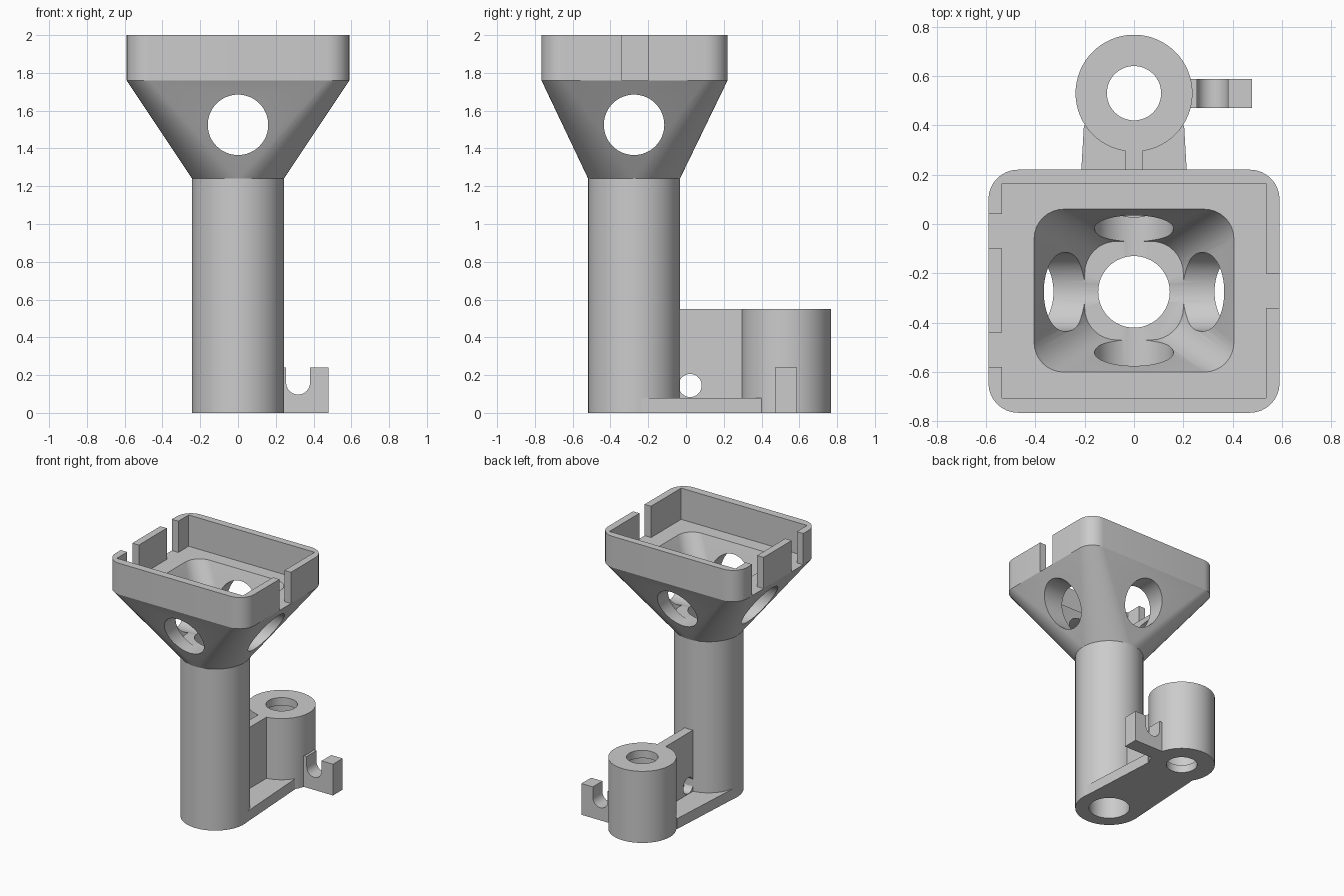
import bpy, bmesh, math
from mathutils import Matrix, Vector

cube = bpy.data.objects.get("Cube")
if cube:
    bpy.data.objects.remove(cube, do_unlink=True)

grey = bpy.data.materials.new("plain grey")
grey.use_nodes = True
colour = (0.6, 0.6, 0.6, 1)
grey.diffuse_color = colour
grey.node_tree.nodes["Principled BSDF"].inputs["Base Color"].default_value = colour


def make(name, bm):
    bmesh.ops.recalc_face_normals(bm, faces=bm.faces)
    mesh = bpy.data.meshes.new(name)
    bm.to_mesh(mesh)
    bm.free()
    obj = bpy.data.objects.new(name, mesh)
    mesh.materials.append(grey)
    bpy.context.collection.objects.link(obj)
    return obj


def hull(name, points):
    bm = bmesh.new()
    verts = [bm.verts.new(p) for p in points]
    res = bmesh.ops.convex_hull(bm, input=verts)
    loose = {v for v in res["geom_interior"] + res["geom_unused"] if isinstance(v, bmesh.types.BMVert)}
    bmesh.ops.delete(bm, geom=list(loose), context='VERTS')
    bmesh.ops.dissolve_limit(bm, angle_limit=math.radians(0.3), verts=bm.verts, edges=bm.edges)
    return make(name, bm)


def box(name, x, y, z):
    return hull(name, [(a, b, c) for a in x for b in y for c in z])


def cylinder(name, start, end, radius):
    start, end = Vector(start), Vector(end)
    axis = end - start
    turn = axis.to_track_quat('Z', 'Y').to_matrix().to_4x4()
    bm = bmesh.new()
    bmesh.ops.create_cone(bm, cap_ends=True, segments=64, radius1=radius, radius2=radius,
                          depth=axis.length, matrix=Matrix.Translation((start + end) / 2) @ turn)
    return make(name, bm)


def circle(cx, cy, r, z):
    return [(cx + r * math.cos(i * math.tau / 64), cy + r * math.sin(i * math.tau / 64), z)
            for i in range(64)]


def rounded(hx, y0, y1, r, z, n=8):
    pts = []
    corners = [(hx - r, y1 - r), (r - hx, y1 - r), (r - hx, y0 + r), (hx - r, y0 + r)]
    for k, (cx, cy) in enumerate(corners):
        for i in range(n + 1):
            a = (k + i / n) * math.pi / 2
            pts.append((cx + r * math.cos(a), cy + r * math.sin(a), z))
    return pts


def cut(target, *cutters):
    for cutter in cutters:
        mod = target.modifiers.new("cut", 'BOOLEAN')
        mod.operation, mod.solver, mod.object = 'DIFFERENCE', 'EXACT', cutter
        bpy.context.view_layer.objects.active = target
        bpy.ops.object.modifier_apply(modifier=mod.name)


COL_Y, POST_Y = -0.275, 0.53
FLOOR = 1.76

# Shared cutters
bore = cylinder("bore_cutter", (0, COL_Y, -0.1), (0, COL_Y, 2.1), 0.145)
post_bore = cylinder("post_bore_cutter", (0, POST_Y, -0.1), (0, POST_Y, 0.7), 0.11)
chamber = cylinder("chamber_cutter", (0, POST_Y, 0.06), (0, POST_Y, 0.49), 0.145)
cutters = [bore, post_bore, chamber]

# Main column
column = cylinder("column", (0, COL_Y, 0), (0, COL_Y, 1.24), 0.243)
cut(column, bore)

# Flared head with rim
head = hull("head", circle(0, COL_Y, 0.243, 1.24)
            + rounded(0.59, -0.765, 0.22, 0.12, FLOOR) + rounded(0.59, -0.765, 0.22, 0.12, 2))
tray = box("tray_cutter", (-0.535, 0.535), (-0.705, 0.165), (FLOOR, 2.1))
pocket = hull("pocket_cutter", rounded(0.2, -0.47, -0.07, 0.13, 1.37)
              + rounded(0.405, -0.6, 0.06, 0.12, FLOOR) + rounded(0.405, -0.6, 0.06, 0.12, 1.9))
side_hole = cylinder("side_hole_cutter", (-1, COL_Y, 1.525), (1, COL_Y, 1.525), 0.16)
front_hole = cylinder("front_hole_cutter", (0, -1, 1.525), (0, 1, 1.525), 0.16)
head_cutters = [tray, pocket, bore, side_hole, front_hole]
for x, y0, y1 in [(-0.6, -0.1, 0.04), (-0.6, -0.58, -0.44), (0.6, -0.34, -0.2)]:
    head_cutters.append(box("slot_cutter", (x - 0.1, x + 0.1), (y0, y1), (FLOOR, 2.1)))
cut(head, *head_cutters)
cutters += [c for c in head_cutters if c is not bore]

# Base plate joining column and post
base = hull("base_plate", [(s * x, y, z) for s in (-1, 1) for z in (0, 0.08)
                           for x, y in ((0.242, COL_Y), (0.203, 0.4))])
cut(base, bore, chamber)

# Upright web with a round hole
web = box("web", (-0.035, 0.035), (-0.06, 0.31), (0, 0.55))
web_hole = cylinder("web_hole_cutter", (-0.2, 0.022, 0.145), (0.2, 0.022, 0.145), 0.061)
cut(web, web_hole)

# Rear post
post = cylinder("post", (0, POST_Y, 0), (0, POST_Y, 0.55), 0.237)
cut(post, post_bore, chamber)

# Side hook with a rounded notch
hook = box("hook", (0.2, 0.478), (0.47, 0.587), (0, 0.24))
notch = box("notch_cutter", (0.255, 0.381), (0.4, 0.7), (0.16, 0.4))
notch_round = cylinder("notch_round_cutter", (0.318, 0.4, 0.16), (0.318, 0.7, 0.16), 0.063)
cut(hook, notch, notch_round)
cutters += [web_hole, notch, notch_round]

for c in cutters:
    bpy.data.objects.remove(c, do_unlink=True)

# Smooth round surfaces, keep sharp edges
for part in (column, head, base, web, post, hook):
    bpy.ops.object.select_all(action='DESELECT')
    part.select_set(True)
    bpy.context.view_layer.objects.active = part
    bpy.ops.object.shade_smooth_by_angle(angle=math.radians(25))
